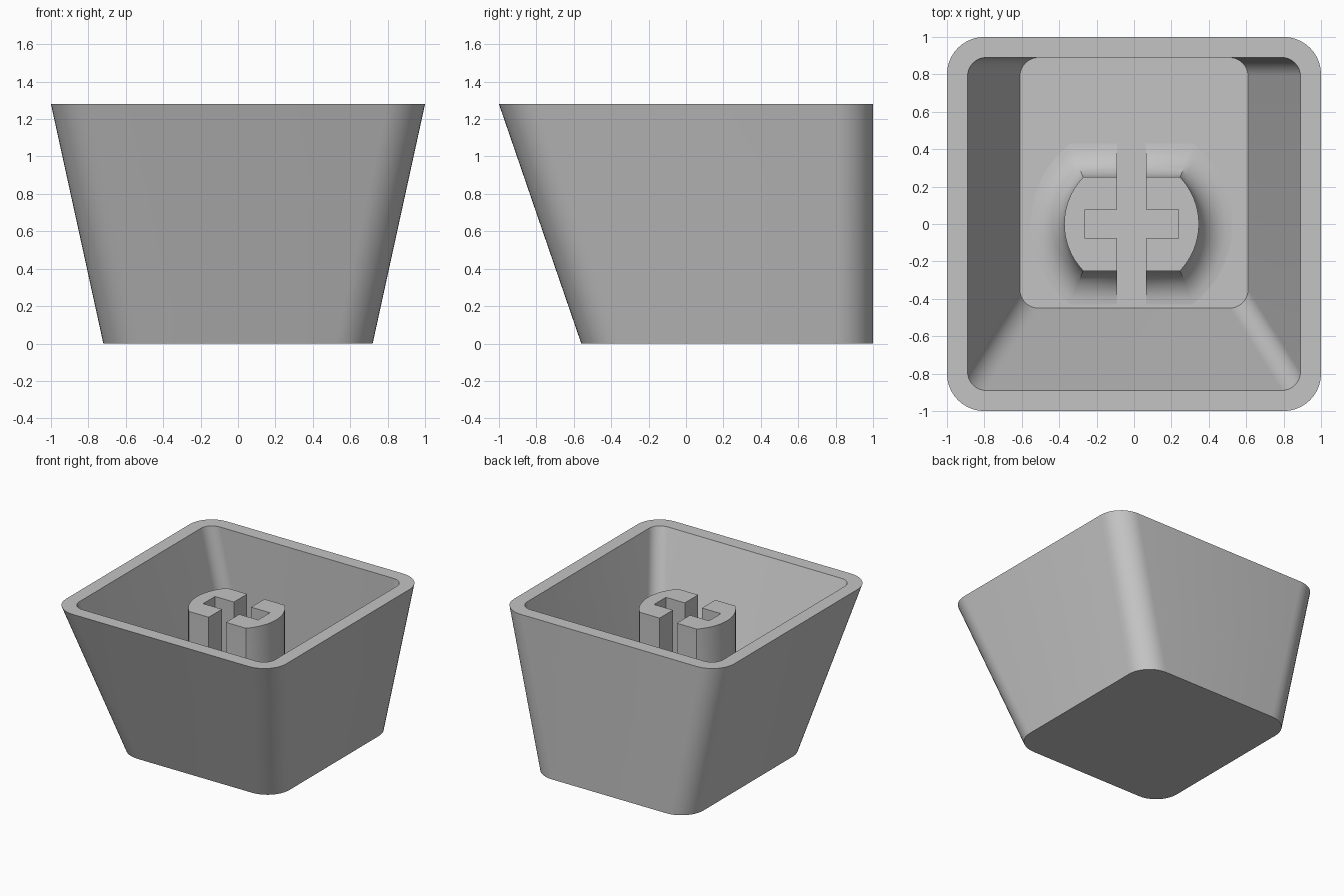
import bpy, bmesh
from math import sin, cos, asin, pi

cube = bpy.data.objects.get("Cube")
if cube:
    bpy.data.objects.remove(cube)

HEIGHT, FLOOR, WALL = 1.28, 0.11, 0.11

grey = bpy.data.materials.new("grey plastic")
grey.use_nodes = True
grey.diffuse_color = (0.55, 0.55, 0.55, 1)
grey.node_tree.nodes["Principled BSDF"].inputs["Base Color"].default_value = grey.diffuse_color


def rounded_rect(half_x, y0, y1, r, z, segs=10):
    """Counter-clockwise rounded rectangle ring at height z."""
    corners = [(half_x - r, y1 - r), (r - half_x, y1 - r),
               (r - half_x, y0 + r), (half_x - r, y0 + r)]
    ring = []
    for i, (cx, cy) in enumerate(corners):
        for k in range(segs + 1):
            a = (i + k / segs) * pi / 2
            ring.append((cx + r * cos(a), cy + r * sin(a), z))
    return ring


def loft(name, rings):
    """Skin a list of matching rings and cap both ends."""
    bm = bmesh.new()
    loops = [[bm.verts.new(p) for p in ring] for ring in rings]
    n = len(loops[0])
    for low, high in zip(loops, loops[1:]):
        for i in range(n):
            j = (i + 1) % n
            bm.faces.new((low[i], low[j], high[j], high[i]))
    bm.faces.new(loops[0][::-1])
    bm.faces.new(loops[-1])
    bmesh.ops.recalc_face_normals(bm, faces=bm.faces)
    mesh = bpy.data.meshes.new(name)
    bm.to_mesh(mesh)
    bm.free()
    mesh.materials.append(grey)
    obj = bpy.data.objects.new(name, mesh)
    bpy.context.collection.objects.link(obj)
    bpy.ops.object.select_all(action='DESELECT')
    obj.select_set(True)
    bpy.context.view_layer.objects.active = obj
    bpy.ops.object.shade_smooth_by_angle(angle=pi / 6)
    return obj


# Tapered hollow shell: outside up, over the rim, down to the inner floor
loft("shell", [
    rounded_rect(0.72, -0.56, 1, 0.2, 0),
    rounded_rect(1, -1, 1, 0.2, HEIGHT),
    rounded_rect(1 - WALL, WALL - 1, 1 - WALL, 0.1, HEIGHT),
    rounded_rect(0.72 - WALL, WALL - 0.56, 1 - WALL, 0.1, FLOOR),
])

# Split stem: two notched halves with a flared fillet at the floor
STEM_TOP, CENTRE, RADIUS, HALF_Y = 1.16, -0.013, 0.36, 0.25
SLOT_X, NOTCH_X, NOTCH_Y, FILLET = 0.078, 0.25, 0.077, 0.18


def half_stem_ring(side, grow, z, segs=20):
    r, hy = RADIUS + grow, HALF_Y + grow
    limit = asin(hy / r)
    pts = [(SLOT_X, hy)]
    for k in range(segs + 1):
        a = limit * (1 - 2 * k / segs)
        pts.append((r * cos(a), r * sin(a)))
    pts += [(SLOT_X, -hy), (SLOT_X, -NOTCH_Y), (NOTCH_X, -NOTCH_Y),
            (NOTCH_X, NOTCH_Y), (SLOT_X, NOTCH_Y)]
    return [(CENTRE + side * x, y, z) for x, y in pts]


for side, label in ((1, "left"), (-1, "right")):
    rings = []
    for k in range(9):
        t = k / 8 * pi / 2
        rings.append(half_stem_ring(side, FILLET * (1 - sin(t)),
                                    FLOOR + FILLET * (1 - cos(t))))
    rings.append(half_stem_ring(side, 0, STEM_TOP))
    loft("stem_half_" + label, rings)
